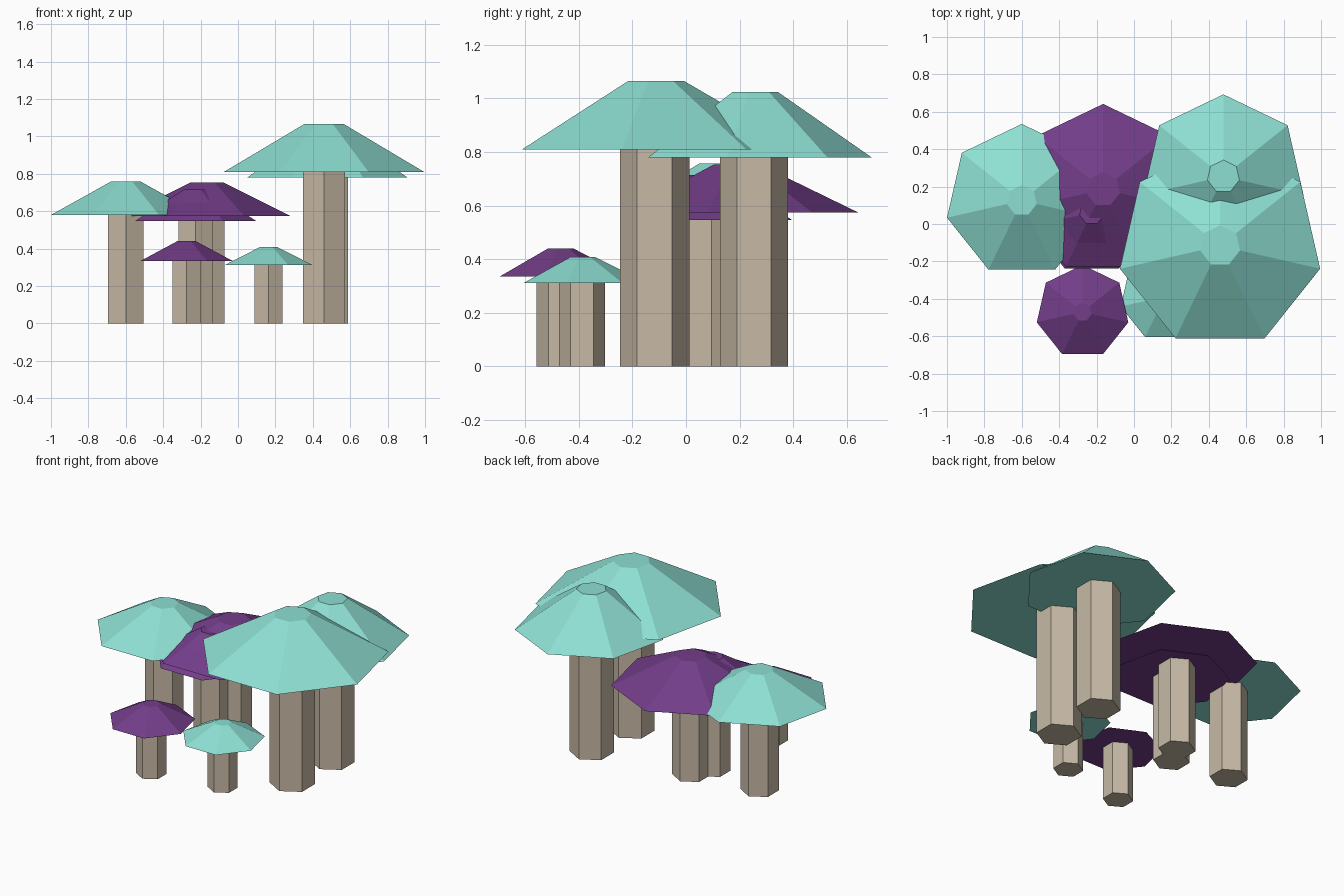
import bpy

if "Cube" in bpy.data.objects:
    bpy.data.objects.remove(bpy.data.objects["Cube"])


def make_material(name, rgb):
    mat = bpy.data.materials.new(name)
    mat.diffuse_color = (*rgb, 1.0)
    mat.use_nodes = True
    mat.node_tree.nodes["Principled BSDF"].inputs["Base Color"].default_value = mat.diffuse_color
    return mat


TEAL = make_material("teal", (0.27, 0.74, 0.65))
PURPLE = make_material("purple", (0.17, 0.047, 0.25))
STEM = make_material("pale_tan", (0.57, 0.49, 0.38))


def mushroom(label, mat, x, y, cap_r, stem_r, cap_z, top_z):
    # Six-sided straight stem, ending at the underside of the cap
    bpy.ops.mesh.primitive_cylinder_add(
        vertices=6, radius=stem_r, depth=cap_z, location=(x, y, cap_z / 2))
    stem = bpy.context.object
    stem.name = label + "_stem"
    stem.data.materials.append(STEM)

    # Seven-sided cap: a truncated cone with a flat underside
    bpy.ops.mesh.primitive_cone_add(
        vertices=7, radius1=cap_r, radius2=cap_r * 0.2, depth=top_z - cap_z,
        location=(x, y, (cap_z + top_z) / 2))
    cap = bpy.context.object
    cap.name = label + "_cap"
    cap.data.materials.append(mat)


# label, colour, x, y, cap radius, stem radius, cap underside z, cap top z
for spec in (
    ("tall_front_mushroom", TEAL, 0.46, -0.117, 0.549, 0.13, 0.81, 1.065),
    ("tall_back_mushroom", TEAL, 0.478, 0.254, 0.439, 0.127, 0.78, 1.025),
    ("left_mushroom", TEAL, -0.60, 0.125, 0.41, 0.11, 0.58, 0.758),
    ("middle_back_mushroom", PURPLE, -0.165, 0.185, 0.457, 0.108, 0.575, 0.753),
    ("middle_front_mushroom", PURPLE, -0.226, 0.062, 0.333, 0.105, 0.547, 0.715),
    ("small_left_mushroom", PURPLE, -0.275, -0.47, 0.251, 0.0875, 0.335, 0.44),
    ("small_right_mushroom", TEAL, 0.164, -0.388, 0.241, 0.0865, 0.312, 0.408),
):
    mushroom(*spec)
